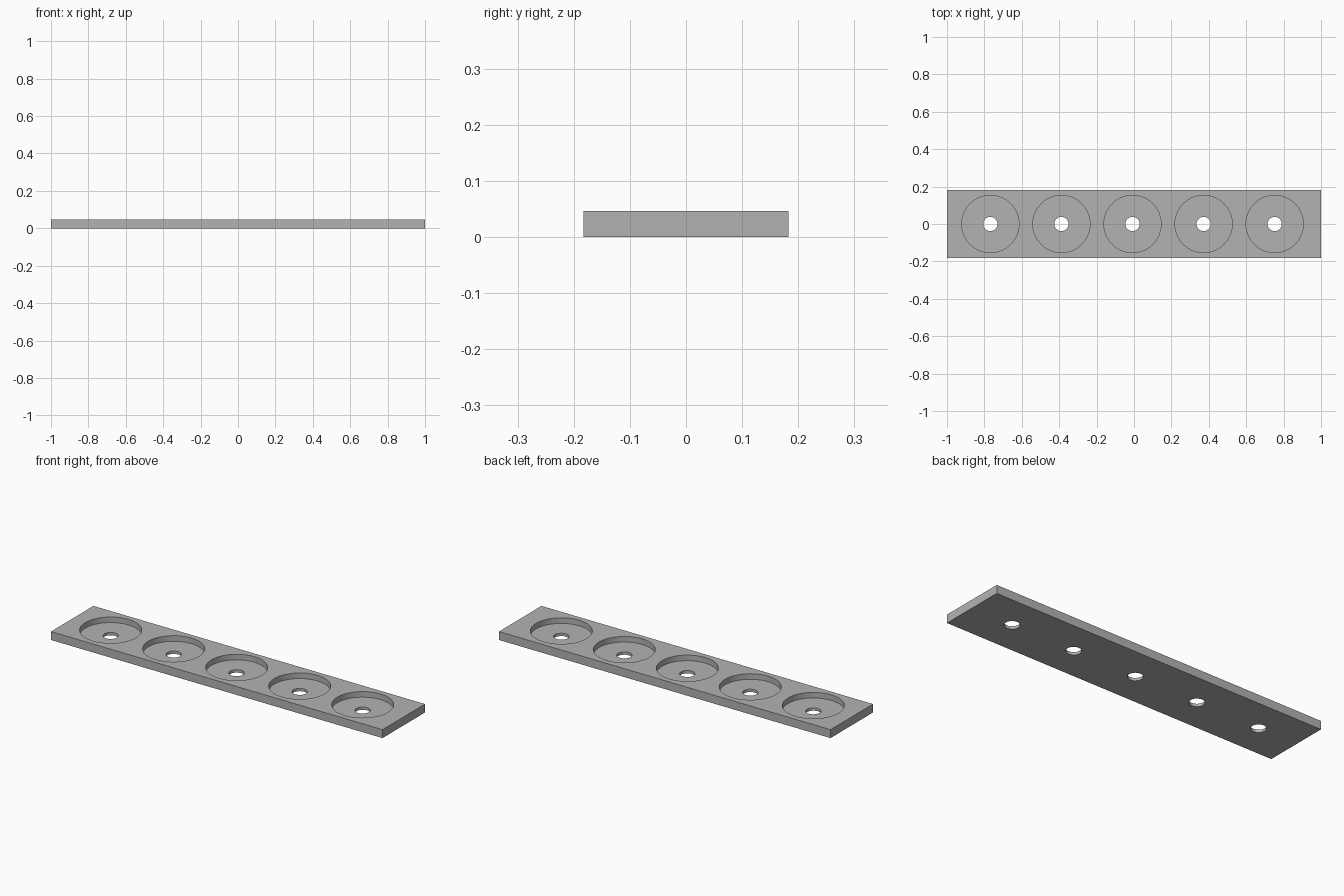
import bpy, bmesh, math
from mathutils import Matrix, Vector

LENGTH, WIDTH, HEIGHT = 2.0, 0.366, 0.046
FLOOR = 0.0155           # plate left under each pocket
POCKET_R, HOLE_R = 0.153, 0.038
PITCH, FIRST_X, COUNT = 0.38, -0.768, 5
SIDES = 64

old = bpy.data.objects.get("Cube")
if old:
    bpy.data.objects.remove(old, do_unlink=True)


def make_object(name, bm):
    bmesh.ops.recalc_face_normals(bm, faces=bm.faces)
    mesh = bpy.data.meshes.new(name)
    bm.to_mesh(mesh)
    bm.free()
    obj = bpy.data.objects.new(name, mesh)
    bpy.context.collection.objects.link(obj)
    return obj


# Flat grey material
grey = bpy.data.materials.new("grey")
grey.use_nodes = True
colour = (0.45, 0.45, 0.45, 1)
grey.diffuse_color = colour
grey.node_tree.nodes["Principled BSDF"].inputs["Base Color"].default_value = colour

# Rectangular plate
bm = bmesh.new()
bmesh.ops.create_cube(bm, size=1, matrix=Matrix.Translation((0, 0, HEIGHT / 2))
                      @ Matrix.Diagonal((LENGTH, WIDTH, HEIGHT, 1)))
plate = make_object("plate", bm)
plate.data.materials.append(grey)

# Stepped cutters: wide pocket above, narrow hole through the floor
profile = [(0, -FLOOR), (HOLE_R, -FLOOR), (HOLE_R, FLOOR),
           (POCKET_R, FLOOR), (POCKET_R, HEIGHT * 2), (0, HEIGHT * 2)]
bm = bmesh.new()
for i in range(COUNT):
    centre = Vector((FIRST_X + i * PITCH, 0, 0))
    verts = [bm.verts.new(centre + Vector((r, 0, z))) for r, z in profile]
    edges = [bm.edges.new(pair) for pair in zip(verts, verts[1:])]
    bmesh.ops.spin(bm, geom=verts + edges, cent=centre, axis=(0, 0, 1),
                   angle=math.tau, steps=SIDES)
bmesh.ops.remove_doubles(bm, verts=bm.verts, dist=0.0001)
cutter = make_object("pocket_cutter", bm)
cutter.data.materials.append(grey)
cutter.hide_render = True

# Cut the pockets, then drop the cutter
cut = plate.modifiers.new("pockets", 'BOOLEAN')
cut.operation = 'DIFFERENCE'
cut.solver = 'EXACT'
cut.object = cutter
for obj in bpy.context.selected_objects:
    obj.select_set(False)
plate.select_set(True)
bpy.context.view_layer.objects.active = plate
bpy.ops.object.modifier_apply(modifier=cut.name)
bpy.data.objects.remove(cutter, do_unlink=True)
bpy.ops.object.shade_smooth_by_angle(angle=math.radians(30))
